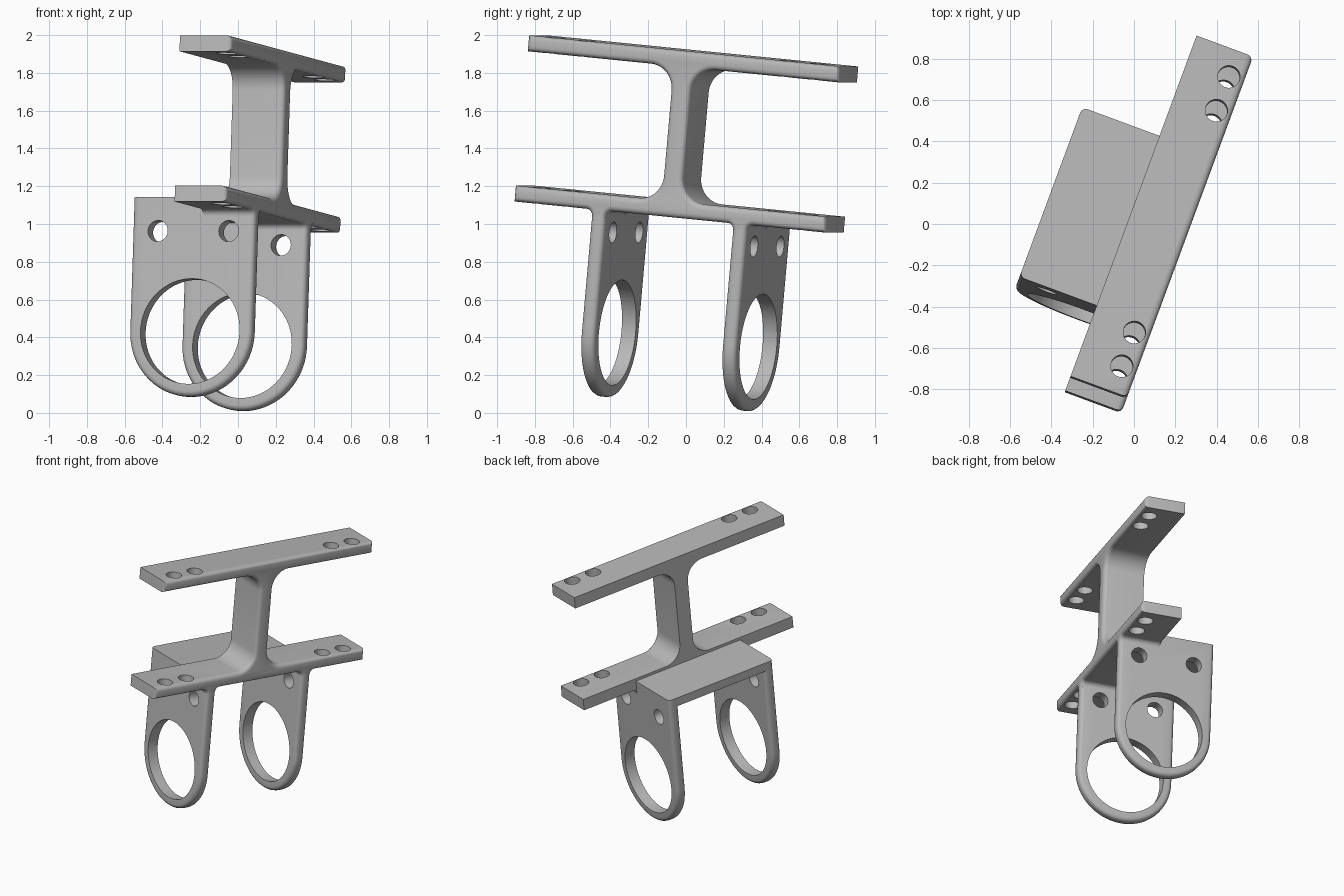
import bpy, bmesh, math
from mathutils import Matrix, Vector

if "Cube" in bpy.data.objects:
    bpy.data.objects.remove(bpy.data.objects["Cube"])

# Single material
grey = bpy.data.materials.new("plain grey")
grey.use_nodes = True
GREY = (0.48, 0.48, 0.48, 1)
grey.diffuse_color = GREY
grey.node_tree.nodes["Principled BSDF"].inputs["Base Color"].default_value = GREY

# The bracket is built square, then yawed and pitched as a whole
PLACE = (Matrix.Translation((0.109, -0.033, 1.121))
         @ Matrix.Rotation(math.radians(-20.3), 4, 'Z')
         @ Matrix.Rotation(math.radians(-5.36), 4, 'X'))

BAR_W, BAR_T, BAR_L, BAR_GAP = 0.146, 0.085, 0.883, 0.799
LEG_IN, LEG_OUT, LEG_MID, LEG_R = 0.36, 0.44, -0.2, 0.345
RING_Z = -0.733
ROUND = 0.028


def rounded(corners, n=10):
    """Outline from (x, y, radius) corners, with filleted corners."""
    out = []
    for i, (x, y, r) in enumerate(corners):
        p = Vector((x, y))
        if r == 0:
            out.append(p)
            continue
        a = (Vector(corners[i - 1][:2]) - p).normalized()
        b = (Vector(corners[(i + 1) % len(corners)][:2]) - p).normalized()
        half = a.angle(b) / 2
        mid = p + (a + b).normalized() * r / math.sin(half)
        start, end = p + a * r / math.tan(half) - mid, p + b * r / math.tan(half) - mid
        sweep = start.angle(end)
        for k in range(n + 1):
            t = k / n
            out.append(mid + (start * math.sin((1 - t) * sweep)
                              + end * math.sin(t * sweep)) / math.sin(sweep))
    return out


def make_object(name, bm):
    bmesh.ops.recalc_face_normals(bm, faces=bm.faces)
    mesh = bpy.data.meshes.new(name)
    bm.to_mesh(mesh)
    bm.free()
    obj = bpy.data.objects.new(name, mesh)
    bpy.context.collection.objects.link(obj)
    obj.matrix_world = PLACE
    mesh.materials.append(grey)
    return obj


def prism(name, outline, near, far, to_3d, soft):
    """Extrude an outline and round the edges chosen by soft()."""
    bm = bmesh.new()
    a = [bm.verts.new(to_3d(p, near)) for p in outline]
    b = [bm.verts.new(to_3d(p, far)) for p in outline]
    bm.faces.new(a)
    bm.faces.new(b)
    for i in range(len(a)):
        bm.faces.new((a[i - 1], a[i], b[i], b[i - 1]))
    bmesh.ops.recalc_face_normals(bm, faces=bm.faces)
    edges = [e for e in bm.edges if soft(e.verts[0].co, e.verts[1].co)]
    if edges:
        bmesh.ops.bevel(bm, geom=edges, offset=ROUND, segments=4, profile=0.5,
                        affect='EDGES', clamp_overlap=False)
    return make_object(name, bm)


def drill(obj, holes):
    """Cut round holes given as (centre, radius, length, turn about x)."""
    bm = bmesh.new()
    for centre, radius, length, turn in holes:
        m = Matrix.Translation(centre) @ Matrix.Rotation(turn, 4, 'X')
        bmesh.ops.create_cone(bm, cap_ends=True, segments=64, radius1=radius,
                              radius2=radius, depth=length, matrix=m)
    cutter = make_object("hole_cutter", bm)
    cutter.hide_render = True
    mod = obj.modifiers.new("holes", 'BOOLEAN')
    mod.operation, mod.solver, mod.object = 'DIFFERENCE', 'EXACT', cutter
    bpy.context.view_layer.objects.active = obj
    bpy.ops.object.modifier_apply(modifier=mod.name)
    bpy.data.objects.remove(cutter)


parts = []

# Two long bars joined by a filleted web, as one side profile
side = [(BAR_L, BAR_GAP, 0), (BAR_L, BAR_GAP - BAR_T, 0),
        (0.055, BAR_GAP - BAR_T, 0.13), (0.055, 0, 0.13),
        (BAR_L, 0, 0), (BAR_L, -BAR_T, 0),
        (LEG_OUT, -BAR_T, 0.035), (LEG_OUT, -0.125, 0),
        (LEG_IN, -0.125, 0), (LEG_IN, -BAR_T, 0.035)]
profile = rounded(side + [(-x, z, r) for x, z, r in reversed(side)])
frame = prism("bar_frame", profile, -BAR_W, BAR_W,
              lambda p, d: (d, p.x, p.y),
              lambda a, b: min(a.x, b.x) > 0)
drill(frame, [((0.07, s * y, z - BAR_T / 2), 0.054, 0.2, 0)
              for s in (-1, 1) for y in (0.575, 0.75) for z in (0, BAR_GAP)])
parts.append(frame)

# Two hanging ring plates
left, right = LEG_MID - LEG_R, LEG_MID + LEG_R
arc = [Vector((LEG_MID + LEG_R * math.cos(t), RING_Z - LEG_R * math.sin(t)))
       for t in (math.pi * k / 40 for k in range(41))]
top = [Vector(p) for p in ((left, -0.02), (-0.12, -0.02), (-0.12, -0.04), (right, -0.04))]
for name, s in (("front_ring_plate", -1), ("back_ring_plate", 1)):
    leg = prism(name, arc + top, s * LEG_IN, s * LEG_OUT,
                lambda p, d: (p.x, d, p.y),
                lambda a, b: abs(a.y - b.y) < 0.01 and (a.z + b.z) / 2 < -0.05)
    y = s * (LEG_IN + LEG_OUT) / 2
    drill(leg, [((LEG_MID, y, RING_Z), 0.28, 0.3, math.pi / 2)]
          + [((LEG_MID + d, y, -0.2), 0.056, 0.3, math.pi / 2) for d in (-0.2, 0.2)])
    parts.append(leg)

# Shelf joining the ring plates beside the lower bar
shelf = [Vector(p) for p in ((left, -0.02), (-0.12, -0.02), (-0.12, -0.083), (left, -0.083))]
parts.append(prism("shelf", shelf, -0.4, 0.4, lambda p, d: (p.x, d, p.y),
                   lambda a, b: False))

# Smooth curved surfaces, crisp edges
for obj in bpy.context.selected_objects:
    obj.select_set(False)
for obj in parts:
    obj.select_set(True)
bpy.context.view_layer.objects.active = frame
bpy.ops.object.shade_smooth_by_angle(angle=math.radians(32))
